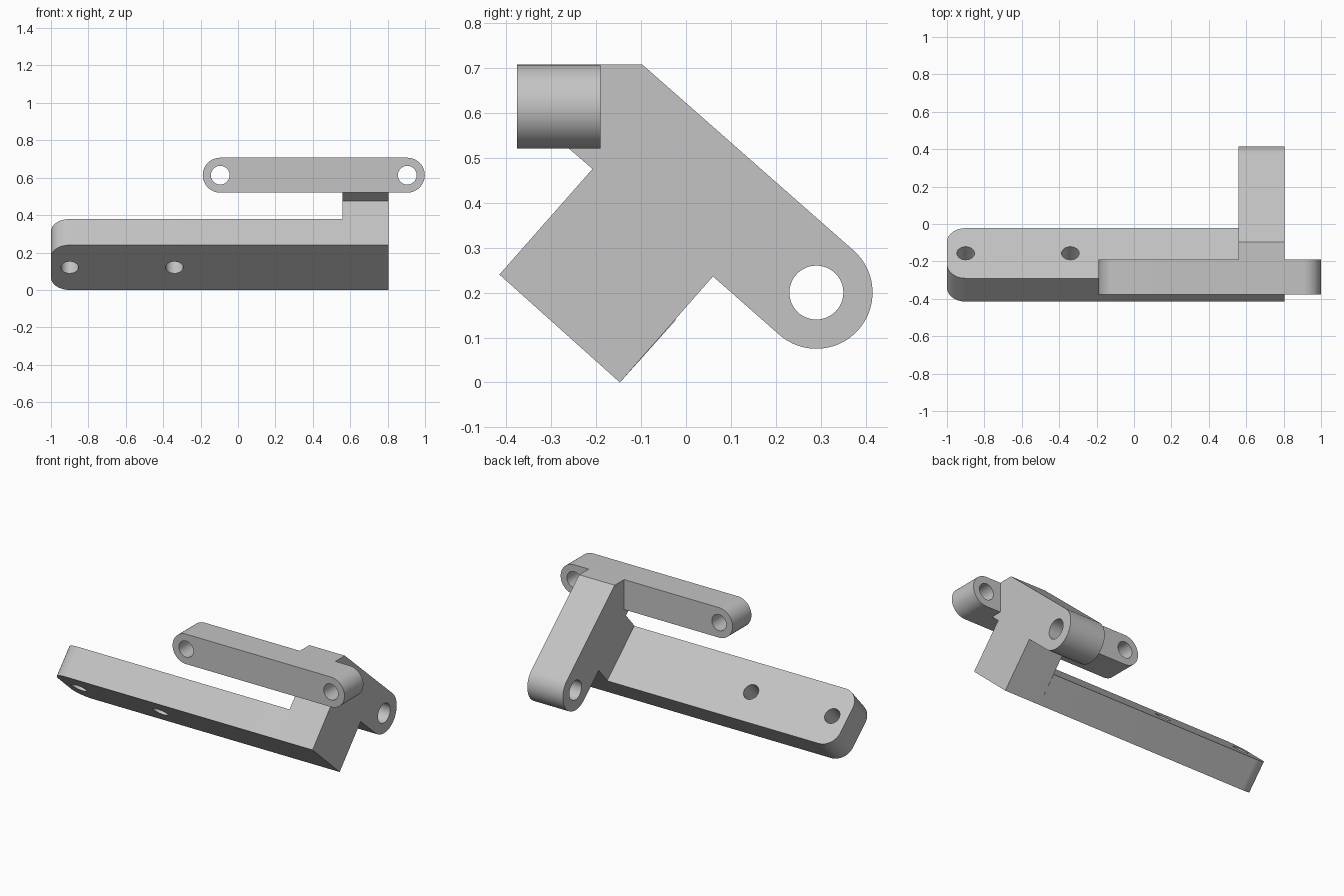
import bpy, bmesh
from math import sin, cos, pi, radians, atan2
from mathutils import Matrix, Vector

cube = bpy.data.objects.get("Cube")
if cube:
    bpy.data.objects.remove(cube, do_unlink=True)

GREY = (0.55, 0.55, 0.55, 1.0)
grey = bpy.data.materials.new("plain grey")
grey.use_nodes = True
grey.diffuse_color = GREY
grey.node_tree.nodes["Principled BSDF"].inputs["Base Color"].default_value = GREY


def arc(cx, cy, r, start, end, n=24):
    """Points on an arc, angles in radians."""
    steps = [start + (end - start) * i / n for i in range(n + 1)]
    return [(cx + r * cos(a), cy + r * sin(a)) for a in steps]


def plate(name, outline, holes, depth, x_axis, y_axis, origin):
    """Extrude a flat outline with round holes, centred on the plane given."""
    curve = bpy.data.curves.new(name, "CURVE")
    curve.dimensions = "2D"
    curve.fill_mode = "BOTH"
    curve.extrude = depth / 2
    loops = [outline] + [arc(x, y, r, 0, 2 * pi, 48)[:-1] for x, y, r in holes]
    for pts in loops:
        spline = curve.splines.new("POLY")
        spline.points.add(len(pts) - 1)
        for p, (x, y) in zip(spline.points, pts):
            p.co = (x, y, 0, 1)
        spline.use_cyclic_u = True
    source = bpy.data.objects.new(name + "_profile", curve)
    bpy.context.collection.objects.link(source)
    bpy.context.view_layer.update()
    graph = bpy.context.evaluated_depsgraph_get()
    mesh = bpy.data.meshes.new_from_object(source.evaluated_get(graph))
    bpy.data.objects.remove(source, do_unlink=True)
    bpy.data.curves.remove(curve)

    # weld caps to walls and place the part
    z_axis = x_axis.cross(y_axis)
    place = Matrix((x_axis, y_axis, z_axis)).transposed().to_4x4()
    place.translation = origin
    bm = bmesh.new()
    bm.from_mesh(mesh)
    bmesh.ops.remove_doubles(bm, verts=bm.verts, dist=0.0001)
    bm.transform(place)
    bmesh.ops.recalc_face_normals(bm, faces=bm.faces)
    bm.to_mesh(mesh)
    bm.free()
    mesh.name = name
    mesh.materials.clear()
    mesh.materials.append(grey)
    obj = bpy.data.objects.new(name, mesh)
    bpy.context.collection.objects.link(obj)
    bpy.ops.object.select_all(action="DESELECT")
    obj.select_set(True)
    bpy.context.view_layer.objects.active = obj
    bpy.ops.object.shade_smooth_by_angle(angle=radians(30))
    return obj


X, Y, Z = Vector((1, 0, 0)), Vector((0, 1, 0)), Vector((0, 0, 1))
low = Vector((0, -0.147, 0))                    # lowest edge of the arm
across = Vector((0, -0.268, 0.24))              # along the arm's width
width = across.length
u = across.normalized()
v = Vector((0, u.z, -u.y))                      # through the arm's thickness
THICK = 0.187
INNER, OUTER = 0.56, 0.805                      # bracket's two side planes

# Tilted arm with rounded end corners and two holes
h, r = width / 2, 0.1
arm = [(INNER, -h), (INNER, h)]
arm += arc(-1 + r, h - r, r, pi / 2, pi, 12)
arm += arc(-1 + r, -h + r, r, pi, 1.5 * pi, 12)
plate("arm", arm, [(-0.9, 0, 0.047), (-0.34, 0, 0.047)], THICK,
      X, u, low + across / 2 + v * THICK / 2)

# Side bracket with a rounded pivot lug
t = atan2(v.z, v.y)
bracket = [(-0.415, 0.24), (-0.147, 0), (0.06, 0.236)]
bracket += arc(0.29, 0.2, 0.125, t - pi, t, 32)
bracket += [(-0.097, 0.707), (-0.19, 0.707), (-0.19, 0.52),
            (-0.26, 0.52), (-0.208, 0.475)]
plate("bracket", bracket, [(0.29, 0.2, 0.06)], OUTER - INNER,
      Y, Z, X * (INNER + OUTER) / 2)

# Round-ended link with a hole at each end
left, right, mid, end = -0.095, 0.905, 0.6135, 0.0935
link = arc(right, mid, end, -pi / 2, pi / 2)
link += arc(left, mid, end, pi / 2, 1.5 * pi)
plate("link", link, [(left, mid, 0.05), (right, mid, 0.05)], 0.186,
      X, Z, Y * -0.283)
